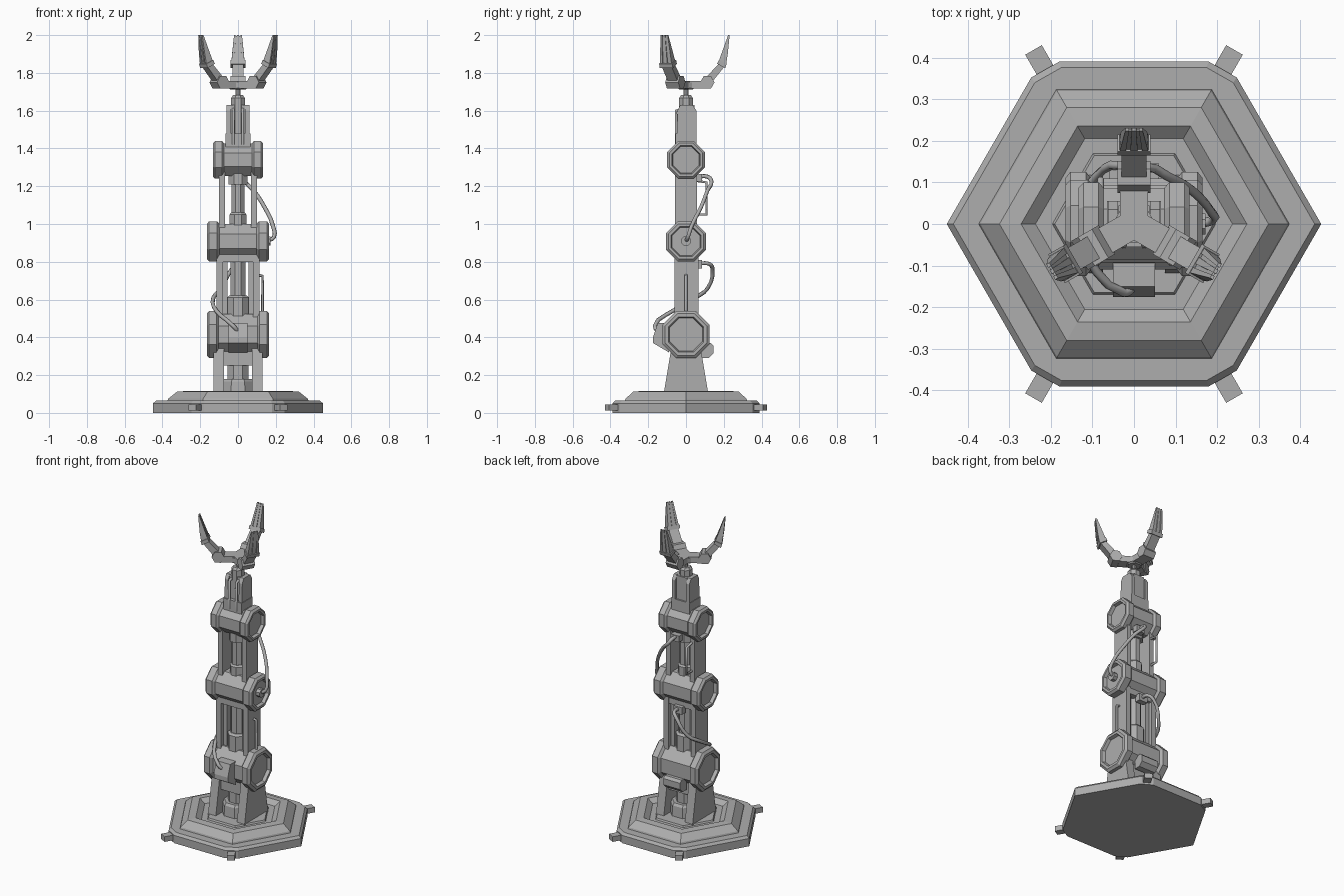
import bpy, bmesh
from math import cos, sin, pi, radians
from mathutils import Matrix, Vector

cube = bpy.data.objects.get("Cube")
if cube:
    bpy.data.objects.remove(cube, do_unlink=True)

GREY = (0.42, 0.42, 0.42, 1)
metal = bpy.data.materials.new("grey metal")
metal.use_nodes = True
metal.diffuse_color = GREY
metal.node_tree.nodes["Principled BSDF"].inputs["Base Color"].default_value = GREY
ALONG_X = Matrix.Rotation(pi / 2, 4, 'Y')
ALONG_Y = Matrix.Rotation(-pi / 2, 4, 'X')


def finish(name, bm, matrix=Matrix()):
    bmesh.ops.transform(bm, matrix=matrix, verts=bm.verts)
    bmesh.ops.recalc_face_normals(bm, faces=bm.faces)
    mesh = bpy.data.meshes.new(name)
    bm.to_mesh(mesh)
    bm.free()
    mesh.materials.append(metal)
    obj = bpy.data.objects.new(name, mesh)
    bpy.context.collection.objects.link(obj)
    return obj


def ngon(n, phase=0.0):
    """Regular outline whose sides lie one unit from the centre."""
    r = 1 / cos(pi / n)
    return [(r * cos(phase + 2 * pi * i / n), r * sin(phase + 2 * pi * i / n)) for i in range(n)]


OCT, HEX = ngon(8, pi / 8), ngon(6)


def loft(name, outline, levels, matrix=Matrix()):
    """Stack scaled copies of an outline at (height, scale) and skin them."""
    bm = bmesh.new()
    rings = [[bm.verts.new((x * s, y * s, h)) for x, y in outline] for h, s in levels]
    n = len(outline)
    for a, b in zip(rings, rings[1:]):
        for i in range(n):
            bm.faces.new((a[i], a[(i + 1) % n], b[(i + 1) % n], b[i]))
    bm.faces.new(rings[0][::-1])
    bm.faces.new(rings[-1])
    return finish(name, bm, matrix)


def hull(name, points, matrix=Matrix()):
    bm = bmesh.new()
    for p in points:
        bm.verts.new(p)
    out = bmesh.ops.convex_hull(bm, input=bm.verts)
    bmesh.ops.delete(bm, geom=list(set(out["geom_interior"] + out["geom_unused"])), context='VERTS')
    bmesh.ops.dissolve_limit(bm, angle_limit=0.01, verts=bm.verts, edges=bm.edges)
    return finish(name, bm, matrix)


def box(name, xs, ys, zs, matrix=Matrix()):
    return hull(name, [(x, y, z) for x in xs for y in ys for z in zs], matrix)


def plate(name, profile, xs):
    """Extrude a convex (y, z) profile between two x positions."""
    return hull(name, [(x, y, z) for x in xs for y, z in profile])


def cable(name, points, radius=0.011, smooth=True):
    curve = bpy.data.curves.new(name, 'CURVE')
    curve.dimensions = '3D'
    curve.bevel_depth = radius
    curve.bevel_resolution = 1
    curve.use_fill_caps = True
    curve.resolution_u = 3
    spline = curve.splines.new('BEZIER' if smooth else 'POLY')
    pts = spline.bezier_points if smooth else spline.points
    pts.add(len(points) - 1)
    for p, co in zip(pts, points):
        if smooth:
            p.co = co
            p.handle_left_type = p.handle_right_type = 'AUTO'
        else:
            p.co = (*co, 1)
    curve.materials.append(metal)
    obj = bpy.data.objects.new(name, curve)
    bpy.context.collection.objects.link(obj)


# Base slab: hexagon with four clipped corners
quarter = [(0.247, 0.352), (0.18, 0.39)]
slab = [(0.45, 0)] + quarter + [(-x, y) for x, y in quarter[::-1]]
slab += [(-x, -y) for x, y in slab]
loft("base_slab", slab, [(0, 1), (0.05, 1), (0.065, 0.965)])
# Stepped upper base with a sunken middle
loft("base_step", HEX, [(0.06, 0.325), (0.075, 0.32), (0.112, 0.28), (0.116, 0.235),
                        (0.09, 0.205), (0.09, 0.17), (0.1, 0.165)])
for i, a in enumerate((60, 120, 240, 300)):
    box(f"base_foot_{i}", (0.38, 0.483), (-0.023, 0.023), (0.012, 0.045),
        Matrix.Rotation(radians(a), 4, 'Z'))

# Pedestal core and side brackets
loft("pedestal_block", OCT, [(0.09, 0.09), (0.165, 0.085), (0.18, 0.075)])
loft("pedestal_column", OCT, [(0.17, 0.055), (0.32, 0.055)])
box("pedestal_collar", (-0.075, 0.075), (-0.065, 0.065), (0.25, 0.33))

# Octagonal joint drums with raised flanges and recessed end caps
for name, z, r, half, inner in (("lower", 0.415, 0.125, 0.165, 0.115),
                                ("middle", 0.908, 0.106, 0.165, 0.11),
                                ("upper", 1.34, 0.1, 0.133, 0.085)):
    side = [(half - 0.02, r * 0.7), (half, r * 0.75), (half, r * 0.88),
            (half - 0.012, r), (inner, r), (inner - 0.012, r * 0.87)]
    loft(f"{name}_joint", OCT, [(-h, s) for h, s in side] + side[::-1],
         Matrix.Translation((0, 0, z)) @ ALONG_X)

# Paired parts on both sides of the arm
for side, s in (("left", 1), ("right", -1)):
    plate(f"{side}_pedestal_bracket", [(-0.12, 0.09), (0.12, 0.09), (0.075, 0.36), (-0.075, 0.36)],
          (0.075 * s, 0.13 * s))
    box(f"{side}_lower_arm_plate", (0.08 * s, 0.113 * s), (-0.06, 0.065), (0.45, 0.88))
    box(f"{side}_lower_arm_rib", (0.055 * s, 0.08 * s), (-0.035, 0.04), (0.45, 0.88))
    box(f"{side}_middle_arm_plate", (0.07 * s, 0.1 * s), (-0.058, 0.058), (0.93, 1.32))
    plate(f"{side}_wrist_plate", [(-0.05, 1.38), (0.055, 1.38), (0.055, 1.6), (0.035, 1.63),
                                  (-0.03, 1.63), (-0.045, 1.6)], (0.038 * s, 0.062 * s))
    cable(f"{side}_wrist_rod", [(0.025 * s, -0.052, 1.42), (0.025 * s, -0.052, 1.6),
                                (0.025 * s, -0.02, 1.61)], 0.008, False)

# Telescoping centre of the arm
loft("lower_piston_sleeve", OCT, [(0.5, 0.057), (0.61, 0.057), (0.622, 0.045)])
loft("lower_piston", OCT, [(0.6, 0.04), (0.82, 0.04)])
box("middle_joint_collar", (-0.08, 0.08), (-0.06, 0.06), (0.8, 0.84))
loft("middle_piston_sleeve", OCT, [(0.98, 0.045), (1.05, 0.045), (1.06, 0.036)])
loft("middle_piston", OCT, [(1.05, 0.035), (1.21, 0.035), (1.21, 0.05), (1.27, 0.05)])
box("wrist_collar", (-0.065, 0.065), (-0.055, 0.055), (1.4, 1.48))
box("wrist_core", (-0.037, 0.037), (-0.032, 0.045), (1.4, 1.63))
loft("wrist_cap", OCT, [(1.6, 0.036), (1.668, 0.036), (1.682, 0.026)])
loft("wrist_neck", OCT, [(1.67, 0.012), (1.73, 0.012)])

# Boxes on the front and back of the lower joint
plate("front_cable_box", [(-0.09, 0.32), (-0.175, 0.37), (-0.175, 0.4), (-0.15, 0.475),
                          (-0.09, 0.475)], (-0.05, 0.05))
plate("back_box", [(0.08, 0.29), (0.12, 0.29), (0.145, 0.315), (0.145, 0.355), (0.13, 0.37),
                   (0.08, 0.37)], (-0.06, 0.06))
box("lower_back_plug", (-0.03, 0.03), (0.05, 0.085), (0.765, 0.81))
box("upper_back_plug", (-0.01, 0.05), (0.05, 0.085), (1.225, 1.265))
loft("middle_joint_plug", OCT, [(0.14, 0.025), (0.172, 0.025)],
     Matrix.Translation((0, 0, 0.91)) @ ALONG_X)

# Cables and thin pipes
cable("lower_cable", [(0, -0.15, 0.43), (-0.025, -0.165, 0.46), (-0.115, -0.07, 0.54),
                      (-0.13, 0.05, 0.61), (-0.09, 0.115, 0.66), (-0.03, 0.14, 0.765),
                      (0, 0.12, 0.79), (0, 0.06, 0.79)])
cable("upper_cable", [(0.155, 0, 0.91), (0.19, 0.01, 0.93), (0.185, 0.03, 0.99),
                      (0.14, 0.08, 1.09), (0.08, 0.115, 1.18), (0.035, 0.135, 1.225),
                      (0.02, 0.115, 1.25), (0.02, 0.06, 1.25)])
cable("side_pipe", [(0.13, 0, 0.5), (0.13, 0, 0.725), (0.1, 0, 0.73)], 0.008, False)
cable("back_pipe", [(-0.08, 0.05, 1.05), (-0.08, 0.108, 1.05), (-0.08, 0.108, 1.22),
                    (-0.08, 0.05, 1.23)], 0.008, False)

# Claw: a hub and three identical jointed fingers
loft("claw_hub", HEX, [(1.712, 0.035), (1.72, 0.045), (1.75, 0.045)])
for i, angle in enumerate((90, 210, 330)):
    turn = Matrix.Rotation(radians(angle), 4, 'Z')
    box(f"finger_{i}_arm", (0, 0.1), (-0.034, 0.034), (1.718, 1.757), turn)
    loft(f"finger_{i}_knuckle", HEX, [(-0.04, 0.033), (0.04, 0.033)],
         turn @ Matrix.Translation((0.113, 0, 1.75)) @ ALONG_Y)
    hull(f"finger_{i}_link", [(r, w * s, z) for s in (-1, 1) for r, z, w in (
        (0.105, 1.775, 0.03), (0.138, 1.752, 0.03), (0.175, 1.85, 0.03), (0.205, 1.835, 0.03))], turn)
    hull(f"finger_{i}_collar", [(r, w, z) for w in (-0.04, 0.04) for r, z in (
        (0.165, 1.848), (0.208, 1.825), (0.215, 1.848), (0.174, 1.868))], turn)
    # Tapering tip: a thin core with three raised prongs
    for part, a, b, lift in (("core", -0.03, 0.03, 0.005), ("left_prong", 0.02, 0.035, 0),
                             ("middle_prong", -0.009, 0.009, 0), ("right_prong", -0.035, -0.02, 0)):
        hull(f"finger_{i}_tip_{part}", [(r, w * k, z) for w in (a, b) for r, z, k in (
            (0.172 + lift, 1.858, 1), (0.212 - lift, 1.842, 1), (0.221 - lift, 1.9, 0.9),
            (0.223, 2.0 - lift, 0.6), (0.231 - lift / 2, 2.0 - lift, 0.6))], turn)
